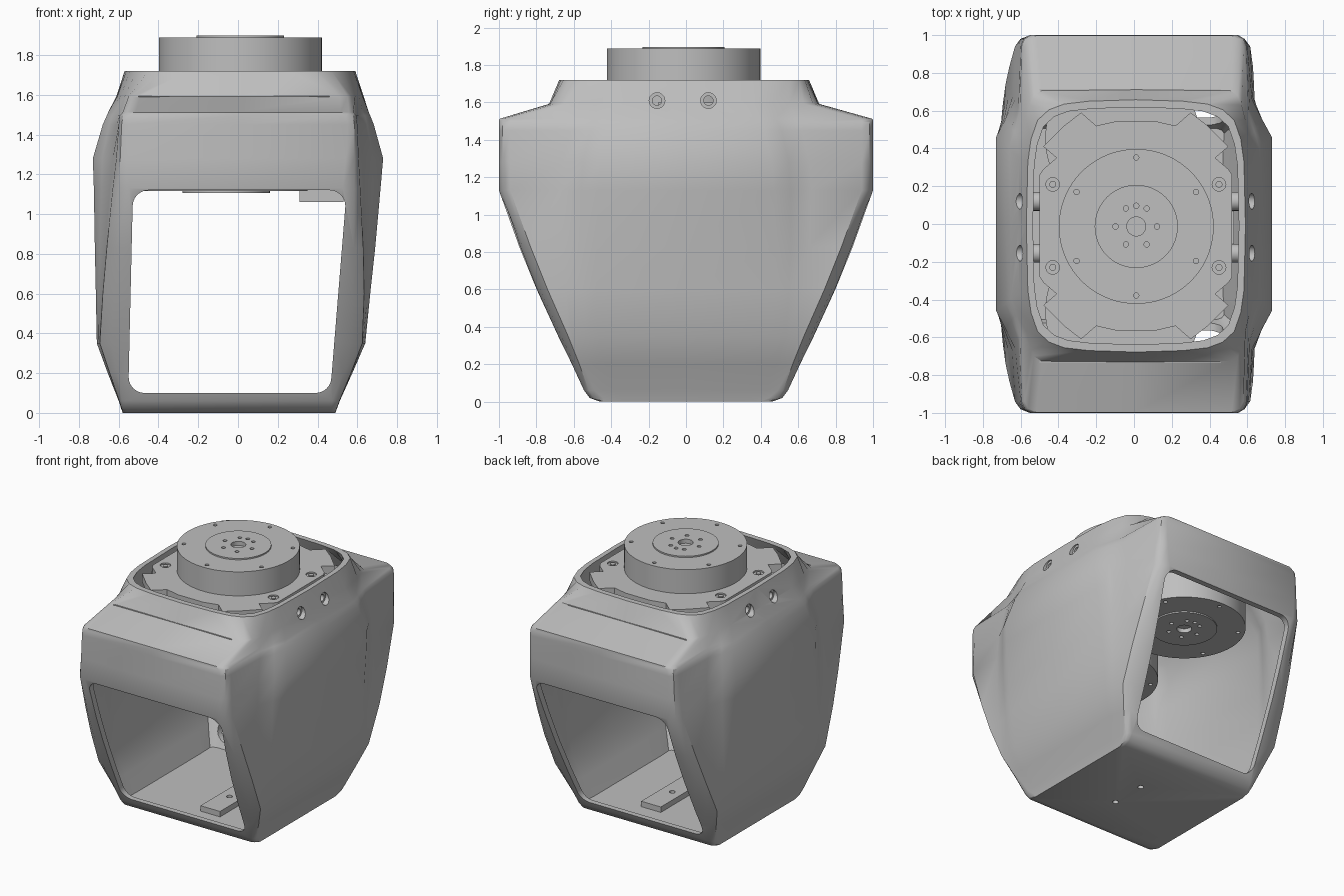
import bpy, bmesh, math
from mathutils import Matrix, Vector

cube = bpy.data.objects.get("Cube")
if cube:
    bpy.data.objects.remove(cube)

metal = bpy.data.materials.new("matte_grey")
metal.use_nodes = True
GREY = (0.52, 0.52, 0.52, 1)
metal.diffuse_color = GREY
metal.node_tree.nodes["Principled BSDF"].inputs["Base Color"].default_value = GREY


def finish(bm, name):
    bmesh.ops.recalc_face_normals(bm, faces=bm.faces)
    me = bpy.data.meshes.new(name)
    bm.to_mesh(me)
    bm.free()
    ob = bpy.data.objects.new(name, me)
    bpy.context.collection.objects.link(ob)
    me.materials.append(metal)
    return ob


def activate(ob):
    bpy.ops.object.select_all(action='DESELECT')
    ob.select_set(True)
    bpy.context.view_layer.objects.active = ob


def smooth(ob, angle=28):
    activate(ob)
    bpy.ops.object.shade_smooth_by_angle(angle=math.radians(angle))


def cut(ob, cutter):
    cutter.hide_render = True
    mod = ob.modifiers.new("cut", 'BOOLEAN')
    mod.object, mod.operation, mod.solver = cutter, 'DIFFERENCE', 'EXACT'
    activate(ob)
    bpy.ops.object.modifier_apply(modifier=mod.name)
    bpy.data.objects.remove(cutter)


def cylinders(name, centres, r, depth, axis='Z', sides=20):
    bm = bmesh.new()
    turn = Matrix.Rotation(math.pi / 2, 4, 'Y') if axis == 'X' else Matrix()
    for c in centres:
        bmesh.ops.create_cone(bm, cap_ends=True, segments=sides, radius1=r, radius2=r,
                              depth=depth, matrix=Matrix.Translation(c) @ turn)
    return finish(bm, name)


def prism(name, pts, vec):
    """Extrude a closed outline along a vector."""
    bm = bmesh.new()
    face = bm.faces.new([bm.verts.new(p) for p in pts])
    new = bmesh.ops.extrude_face_region(bm, geom=[face])["geom"]
    bmesh.ops.translate(bm, vec=vec, verts=[v for v in new if isinstance(v, bmesh.types.BMVert)])
    return finish(bm, name)


def box(name, lo, hi):
    pts = [(lo[0], lo[1], lo[2]), (hi[0], lo[1], lo[2]), (hi[0], hi[1], lo[2]), (lo[0], hi[1], lo[2])]
    return prism(name, pts, (0, 0, hi[2] - lo[2]))


# Housing: z, then (side, corner, end-face) half-widths for -x and +x, half-depth, flat side half-length
LEVELS = [
    (0, (.58, .58, .575), (.49, .49, .485), .46, .30),
    (.02, (.587, .585, .577), (.497, .496, .487), .515, .34),
    (.06, (.60, .597, .58), (.512, .51, .494), .545, .38),
    (.2, (.655, .645, .58), (.575, .568, .50), .61, .43),
    (.35, (.71, .695, .58), (.64, .625, .515), .685, .47),
    (.6, (.715, .68, .58), (.665, .635, .535), .80, .48),
    (.83, (.72, .66, .585), (.69, .63, .55), .892, .48),
    (1.13, (.725, .63, .595), (.717, .615, .575), 1.0, .47),
    (1.28, (.73, .612, .60), (.73, .607, .59), 1.0, .46),
    (1.45, (.68, .60, .60), (.683, .60, .60), 1.0, .42),
    (1.495, (.66, .595, .59), (.665, .595, .59), 1.0, .40),
    (1.512, (.653, .58, .565), (.658, .58, .565), .998, .39),
]
SHOULDER = [(.622, 0), (.617, .36), (.60, .47), (.58, .56), (.56, .64), (.54, .69), (.50, .716), (0, .722)]
RIM = [(.58, 0), (.572, .34), (.555, .46), (.52, .56), (.46, .615), (.38, .645), (.25, .66), (0, .668)]


def quarter(z, widths, y, a, t):
    s, c, f = widths[0] - t, widths[1] - .8 * t, widths[2] - .8 * t
    y -= t
    w, r = s - c, min(.06, .02 + z * .1)
    return [(s, 0), (s, a), (c + .6 * w, a + .09 * y), (c + .15 * w, a + .2 * y),
            (c, y - r), (c - .25 * r - .4 * (c - f), y - .33 * r), (f - .8 * r, y), (0, y)]


def full_ring(z, left, right, shift=0):
    """Mirror +y quarters for both sides into one loop."""
    loop = [(x, y) for x, y in right]
    loop += [(-x, y) for x, y in left[-2::-1]]
    loop += [(-x, -y) for x, y in left[1:]]
    loop += [(x, -y) for x, y in right[-2:0:-1]]
    return [Vector((x + shift, y - shift, z)) for x, y in loop]


def housing_rings(t):
    rings = []
    for z, left, right, y, a in LEVELS:
        if t and z < .06:
            continue
        zz = z - t if z > 1.4 else z
        rings.append(full_ring(zz, quarter(z, left, y, a, t), quarter(z, right, y, a, t)))
    k = 1 - t * 1.5
    inner = lambda q: [(x * k, y * k) for x, y in q]
    rings.append(full_ring(1.592 - .6 * t, inner(SHOULDER), inner(SHOULDER), .01))
    rings.append(full_ring(1.72, inner(RIM), inner(RIM), .01))
    return rings


bm = bmesh.new()
top_loops = []
for t in (0, .04):
    loops = [[bm.verts.new(p) for p in ring] for ring in housing_rings(t)]
    bm.faces.new(loops[0])
    for lo, hi in zip(loops, loops[1:]):
        for i in range(len(lo)):
            j = (i + 1) % len(lo)
            bm.faces.new((lo[i], lo[j], hi[j], hi[i]))
    top_loops.append(loops[-1])
a, b = top_loops
for i in range(len(a)):
    j = (i + 1) % len(a)
    bm.faces.new((a[i], a[j], b[j], b[i]))
housing = finish(bm, "housing")

# Front and back window with rounded corners, cut straight through
corners = [(.47, .1), (.54, 1.12), (-.53, 1.12), (-.55, .1)]
outline = []
for k, (cx, cz) in enumerate(corners):
    r = .08
    ox, oz = cx - math.copysign(r, cx), cz + (r if cz < .5 else -r)
    for step in range(7):
        ang = math.radians(-90 + 90 * k + 15 * step)
        outline.append((ox + r * math.cos(ang), -1.5, oz + r * math.sin(ang)))
cut(housing, prism("window_cutter", outline, (0, 3, 0)))

# Side screw holes and floor holes
BOLT_Y = (.12, -.155)
cut(housing, cylinders("side_cutter", [(0, y, 1.61) for y in BOLT_Y], .042, 2, 'X'))
floor_holes = [(.035, .11, .05), (.035, -.15, .05)]
cut(housing, cylinders("floor_cutter", floor_holes, .02, .3))
smooth(housing, 36)

# Threaded bosses behind the side holes
for side, word in ((1, "left"), (-1, "right")):
    spots = [(.01 + side * .54, y, 1.61) for y in BOLT_Y]
    boss = cylinders(word + "_bosses", spots, .05, .10, 'X', 24)
    cut(boss, cylinders("boss_cutter", spots, .025, .3, 'X'))
    smooth(boss)

# Hairline seams along the two shoulder creases
for y, word in ((-.731, "front"), (.711, "back")):
    box(word + "_shoulder_seam", (-.5, y - .003, 1.585), (.46, y + .003, 1.594))

# Notched mounting plate
Q = [(.51, .27), (.49, .30), (.42, .36), (.49, .42), (.38, .53), (.29, .60), (.21, .53), (.1, .555)]
plate_pts = Q + [(-x, y) for x, y in Q[::-1]]
plate_pts += [(-x, -y) for x, y in plate_pts]
plate = prism("mounting_plate", [(x + .01, y - .01, 1.65) for x, y in plate_pts], (0, 0, .06))
screws = [(.01 + sx * .44, y, 1.71) for sx in (1, -1) for y in (.21, -.23)]
cut(plate, cylinders("plate_cutter", screws, .036, .02))
smooth(cylinders("plate_screws", [(x, y, z - .008) for x, y, z in screws], .018, .012))


# Round actuators with stepped flange and screw circles
def actuator(name, cx, cy, base, end):
    d = 1 if end > base else -1
    profile = [(0, base), (.41, base), (.41, end - d * .01), (.22, end - d * .01),
               (.22, end), (.05, end), (.05, end - d * .03), (0, end - d * .03)]
    bm = bmesh.new()
    vs = [bm.verts.new((r, 0, z)) for r, z in profile]
    es = [bm.edges.new(p) for p in zip(vs, vs[1:])]
    bmesh.ops.spin(bm, geom=vs + es, axis=(0, 0, 1), cent=(0, 0, 0), steps=72, angle=2 * math.pi)
    bmesh.ops.remove_doubles(bm, verts=bm.verts, dist=1e-4)
    bmesh.ops.translate(bm, vec=(cx, cy, 0), verts=bm.verts)
    ob = finish(bm, name)
    holes = [(cx + r * math.cos(math.radians(60 * i + off)), cy + r * math.sin(math.radians(60 * i + off)), end)
             for r, off in ((.365, 30), (.11, 0)) for i in range(6)]
    holes.append((cx, cy + .11, end))
    cut(ob, cylinders("screw_cutter", holes, .014, .05, sides=12))
    smooth(ob)


actuator("top_actuator", .012, -.013, 1.5, 1.897)
actuator("front_lower_actuator", -.06, -.46, 1.45, 1.105)
actuator("back_lower_actuator", -.06, .45, 1.45, 1.105)

# Hanging block and floor bar
box("hanging_block", (.31, -.15, 1.06), (.53, .15, 1.6))
bar = box("floor_bar", (-.04, -.38, .055), (.12, .35, .1))
cut(bar, cylinders("bar_cutter", floor_holes, .02, .3))
